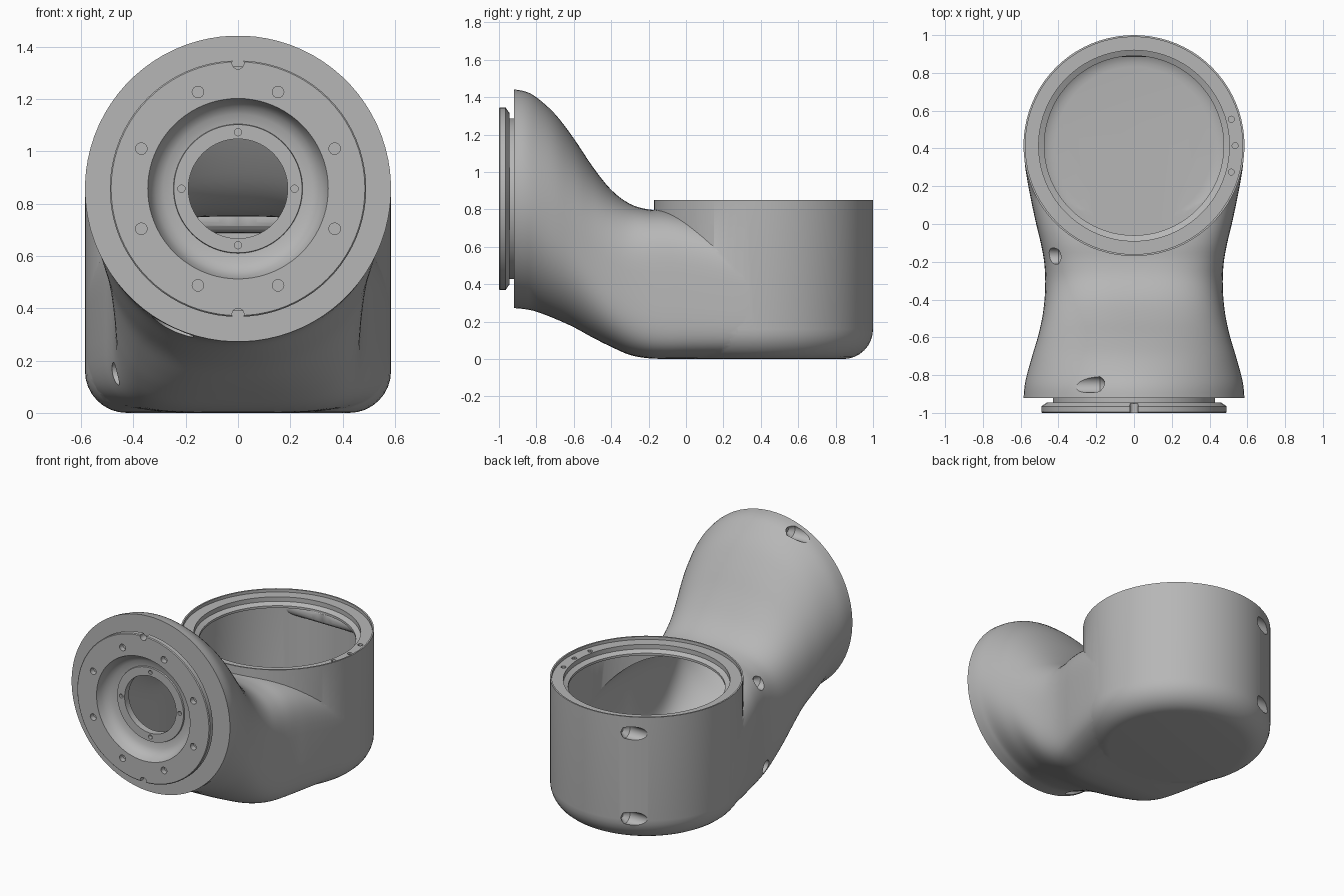
import bpy, bmesh
from math import cos, sin, pi, copysign
from mathutils import Vector

if "Cube" in bpy.data.objects:
    bpy.data.objects.remove(bpy.data.objects["Cube"])

grey = bpy.data.materials.new("cast_grey")
grey.use_nodes = True
grey.diffuse_color = (0.47, 0.47, 0.47, 1)
grey.node_tree.nodes["Principled BSDF"].inputs["Base Color"].default_value = grey.diffuse_color

CUP_Y, FACE_Z, SEG = 0.415, 0.857, 80


def ring(axis, h, r, a, b, seg=SEG):
    """Circle of radius r at height h along an axis; a, b are the other two centre coordinates."""
    pts = []
    for i in range(seg):
        u, v = a + r * cos(2 * pi * i / seg), b + r * sin(2 * pi * i / seg)
        pts.append({"x": (h, u, v), "y": (u, h, v), "z": (u, v, h)}[axis])
    return pts


def loft(name, rings, closed=False):
    """Skin a row of equal rings, either capped or joined end to start."""
    bm = bmesh.new()
    rows = [[bm.verts.new(p) for p in r] for r in rings]
    n = len(rows[0])
    pairs = list(zip(rows, rows[1:])) + ([(rows[-1], rows[0])] if closed else [])
    for lo, hi in pairs:
        for i in range(n):
            j = (i + 1) % n
            bm.faces.new((lo[i], lo[j], hi[j], hi[i]))
    if not closed:
        bm.faces.new(rows[0])
        bm.faces.new(rows[-1])
    bmesh.ops.recalc_face_normals(bm, faces=bm.faces)
    me = bpy.data.meshes.new(name)
    bm.to_mesh(me)
    bm.free()
    me.materials.append(grey)
    ob = bpy.data.objects.new(name, me)
    bpy.context.collection.objects.link(ob)
    return ob


def lathe(name, axis, profile, a, b, closed=False):
    return loft(name, [ring(axis, h, r, a, b) for r, h in profile], closed)


def rod(axis, start, end, r, a, b, seg=24):
    return loft("cutter", [ring(axis, start, r, a, b, seg), ring(axis, end, r, a, b, seg)])


def boolean(ob, tool, op="DIFFERENCE"):
    mod = ob.modifiers.new(op, "BOOLEAN")
    mod.operation, mod.object, mod.solver = op, tool, "EXACT"
    bpy.context.view_layer.objects.active = ob
    bpy.ops.object.modifier_apply(modifier=mod.name)
    bpy.data.objects.remove(tool)


def smooth(ob):
    bpy.ops.object.select_all(action="DESELECT")
    ob.select_set(True)
    bpy.context.view_layer.objects.active = ob
    bpy.ops.object.shade_smooth_by_angle(angle=pi / 6)


# Neck stations: y, half width, bottom, top, squareness
STATIONS = [Vector(s) for s in (
    (-.92, .585, .272, 1.442, 2), (-.86, .58, .266, 1.431, 2), (-.8, .568, .253, 1.4, 2),
    (-.7, .54, .215, 1.31, 2.1), (-.6, .51, .17, 1.18, 2.2), (-.5, .487, .115, 1.03, 2.4),
    (-.4, .474, .065, .905, 2.7), (-.3, .47, .022, .83, 3), (-.2, .476, .004, .8, 3.4),
    (-.1, .494, .001, .795, 3.6), (0, .518, .001, .78, 3.6), (.15, .55, .001, .74, 3.6),
    (.3, .576, .001, .69, 3.6), (.415, .5845, .001, .65, 3.6))]


def smooth_stations(steps=4):
    out, last = [], len(STATIONS) - 1
    for i in range(last):
        p0, p1 = STATIONS[max(i - 1, 0)], STATIONS[i]
        p2, p3 = STATIONS[i + 1], STATIONS[min(i + 2, last)]
        for k in range(steps):
            t = k / steps
            out.append((p1 * 2 + (p2 - p0) * t + (p0 * 2 - p1 * 5 + p2 * 4 - p3) * t ** 2
                        + (p1 * 3 - p0 - p2 * 3 + p3) * t ** 3) / 2)
    return out + [STATIONS[-1]]


def neck(name, wall, y_min):
    """Swept section, rounder above than below, shrunk by the wall thickness."""
    rings = []
    for y, w, lo, hi, n in smooth_stations():
        if y < y_min:
            continue
        half, mid, pts = (hi - lo) / 2 - wall, (hi + lo) / 2, []
        for i in range(SEG):
            c, s = cos(2 * pi * (i + .5) / SEG), sin(2 * pi * (i + .5) / SEG)
            e = 2 / (n if s > 0 else 2 * n - 2)
            pts.append((copysign(abs(c) ** e, c) * (w - wall), y,
                        mid + copysign(abs(s) ** e, s) * half))
        rings.append(pts)
    return loft(name, rings)


def cup_profile(r, base, top, fillet):
    arc = [(r - fillet + fillet * sin(k * pi / 16), base + fillet - fillet * cos(k * pi / 16))
           for k in range(9)]
    return arc + [(r, top)]


# Housing: round cup with a filleted base, joined to the swept neck
housing = lathe("elbow_housing", "z", cup_profile(.585, 0, .85, .16), 0, CUP_Y)
boolean(housing, neck("neck", 0, -1), "UNION")

# Screw pockets along x: y, z, pocket end, boss end
POCKETS = ((.935, .74, -.21, .25), (.935, .17, -.21, .25), (-.17, .7, -.4, -.34),
           (-.17, .15, -.42, -.36), (-.85, 1.385, -.18, -.08), (-.85, .325, -.18, -.08))

# Thin-walled cavity that leaves a boss around every pocket
cavity = lathe("cavity", "z", cup_profile(.537, .047, .77, .12), 0, CUP_Y)
boolean(cavity, neck("neck_bore", .045, -.87), "UNION")
for y, z, end, boss_end in POCKETS:
    boolean(cavity, rod("x", -.8, boss_end, .052, y, z))
boolean(housing, cavity)

# Stepped rim lip and the front opening
boolean(housing, lathe("rim_step", "z", [(.475, .6), (.475, .785), (.505, .8), (.505, .83),
                                         (.575, .83), (.575, .9)], 0, CUP_Y))
boolean(housing, rod("y", -.96, -.8, .37, 0, FACE_Z, SEG))

# Pockets with tapered ends
for y, z, end, boss_end in POCKETS:
    boolean(housing, lathe("pocket", "x", [(.043, -.8), (.043, end), (.015, end + .03)], y, z))

# Small dowel holes in the cup rim
for x, dy in ((.535, 0), (.515, .14), (.515, -.14)):
    boolean(housing, rod("z", .79, .9, .016, x, CUP_Y + dy, 12))
smooth(housing)

# Mounting flange with a bowl-shaped recess and an inner ring
flange = lathe("mounting_flange", "y", [
    (.345, -1), (.485, -1), (.49, -.995), (.49, -.965), (.46, -.945), (.43, -.945), (.43, -.9),
    (.39, -.88), (.19, -.88), (.19, -.925), (.245, -.925), (.247, -.915), (.285, -.92),
    (.315, -.938), (.334, -.965)], 0, FACE_Z, True)
for k in range(8):
    a = pi / 8 + k * pi / 4
    boolean(flange, rod("y", -1.02, -.965, .022, .4 * cos(a), FACE_Z + .4 * sin(a), 16))
for k in range(4):
    a = k * pi / 2
    boolean(flange, rod("y", -.96, -.9, .014, .216 * cos(a), FACE_Z + .216 * sin(a), 12))
for side in (-1, 1):
    boolean(flange, rod("y", -1.02, -.95, .023, 0, FACE_Z + side * .48, 16))
smooth(flange)
